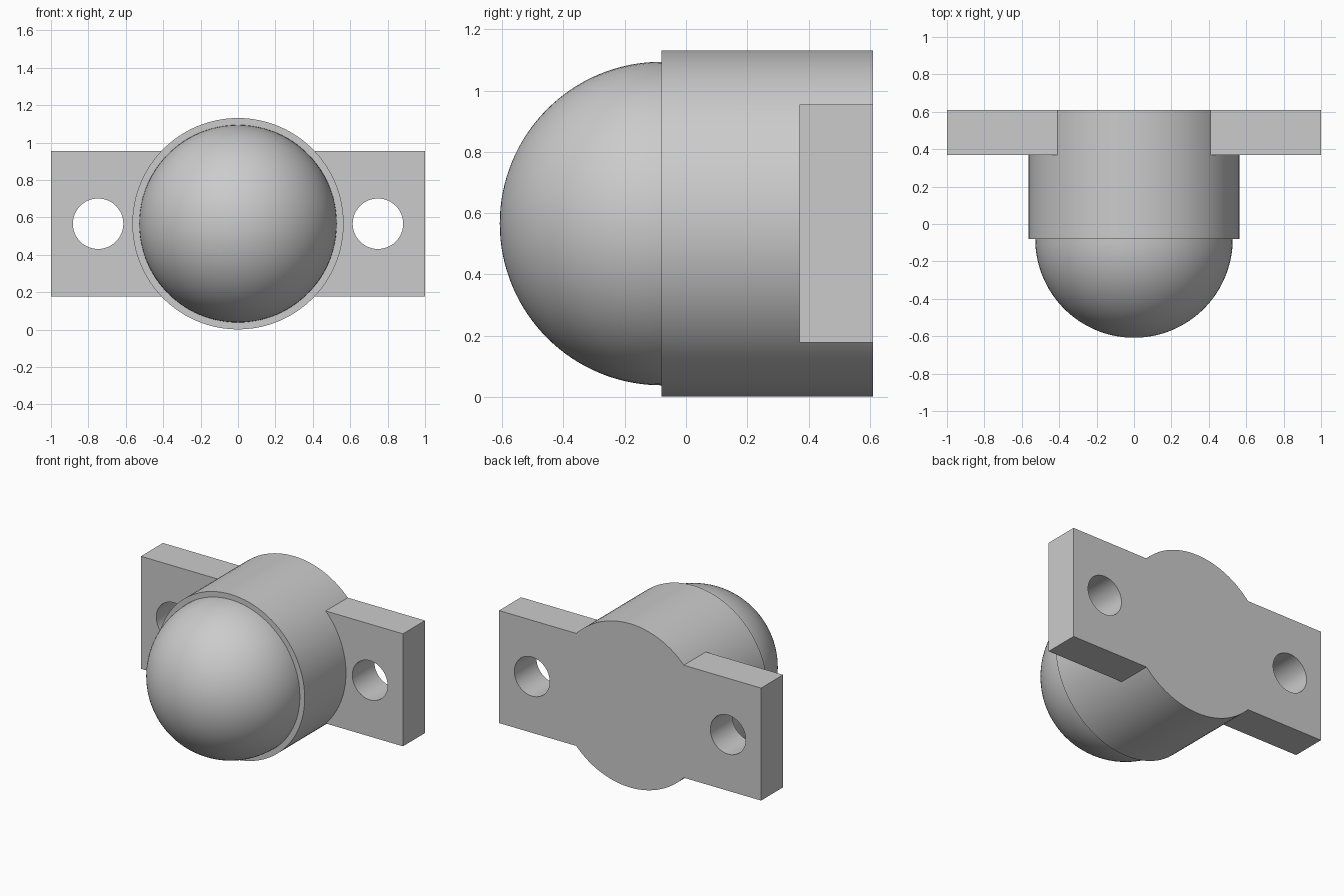
import bpy
import bmesh
from math import cos, sin, pi, radians
from mathutils import Matrix, Vector

default = bpy.data.objects.get("Cube")
if default:
    bpy.data.objects.remove(default, do_unlink=True)

CZ = 0.566                      # height of the main axis
BODY_R, DOME_R = 0.565, 0.528
FRONT, BACK = -0.08, 0.61       # depth range of the collar
PLATE_FRONT, PLATE_H = 0.37, 0.776
HOLE_X, HOLE_R = 0.748, 0.135

grey = bpy.data.materials.new("light_grey")
grey.use_nodes = True
colour = (0.6, 0.6, 0.6, 1)
grey.diffuse_color = colour
grey.node_tree.nodes["Principled BSDF"].inputs["Base Color"].default_value = colour


def make_object(name, bm):
    bmesh.ops.recalc_face_normals(bm, faces=bm.faces)
    mesh = bpy.data.meshes.new(name)
    bm.to_mesh(mesh)
    bm.free()
    mesh.materials.append(grey)
    obj = bpy.data.objects.new(name, mesh)
    bpy.context.collection.objects.link(obj)
    return obj


def apply_boolean(target, other, operation):
    mod = target.modifiers.new(operation.title(), "BOOLEAN")
    mod.operation = operation
    mod.solver = "EXACT"
    mod.object = other
    bpy.context.view_layer.objects.active = target
    bpy.ops.object.modifier_apply(modifier=mod.name)
    bpy.data.objects.remove(other, do_unlink=True)


# Collar and dome: one profile spun around the front-to-back axis
bm = bmesh.new()
steps = 32
profile = [(DOME_R * sin(i * pi / 2 / steps), FRONT - DOME_R * cos(i * pi / 2 / steps))
           for i in range(steps + 1)]
profile += [(BODY_R, FRONT), (BODY_R, BACK)]
verts = [bm.verts.new((r, y, CZ)) for r, y in profile]
edges = [bm.edges.new(pair) for pair in zip(verts, verts[1:])]
bmesh.ops.spin(bm, geom=verts + edges, cent=(0, 0, CZ), axis=(0, 1, 0),
               angle=2 * pi, steps=96, use_duplicate=False)
bmesh.ops.remove_doubles(bm, verts=bm.verts, dist=0.0005)
bmesh.ops.holes_fill(bm, edges=[e for e in bm.edges if e.is_boundary], sides=0)
housing = make_object("domed_housing", bm)

# Mounting plate
bm = bmesh.new()
depth = BACK - PLATE_FRONT
bmesh.ops.create_cube(bm, size=1, matrix=Matrix.Translation((0, BACK - depth / 2, CZ))
                      @ Matrix.Diagonal((2, depth, PLATE_H, 1)))
plate = make_object("mounting_plate", bm)

# Bolt holes through both ears
for side in (-1, 1):
    bm = bmesh.new()
    bmesh.ops.create_cone(bm, cap_ends=True, segments=48, radius1=HOLE_R, radius2=HOLE_R,
                          depth=1, matrix=Matrix.Translation((side * HOLE_X, 0.5, CZ))
                          @ Matrix.Rotation(pi / 2, 4, "X"))
    cutter = make_object("bolt_hole_cutter", bm)
    cutter.hide_render = True
    apply_boolean(plate, cutter, "DIFFERENCE")

# Join plate and housing into one solid
apply_boolean(housing, plate, "UNION")
bpy.ops.object.select_all(action="DESELECT")
housing.select_set(True)
bpy.context.view_layer.objects.active = housing
bpy.ops.object.shade_smooth_by_angle(angle=radians(30))
